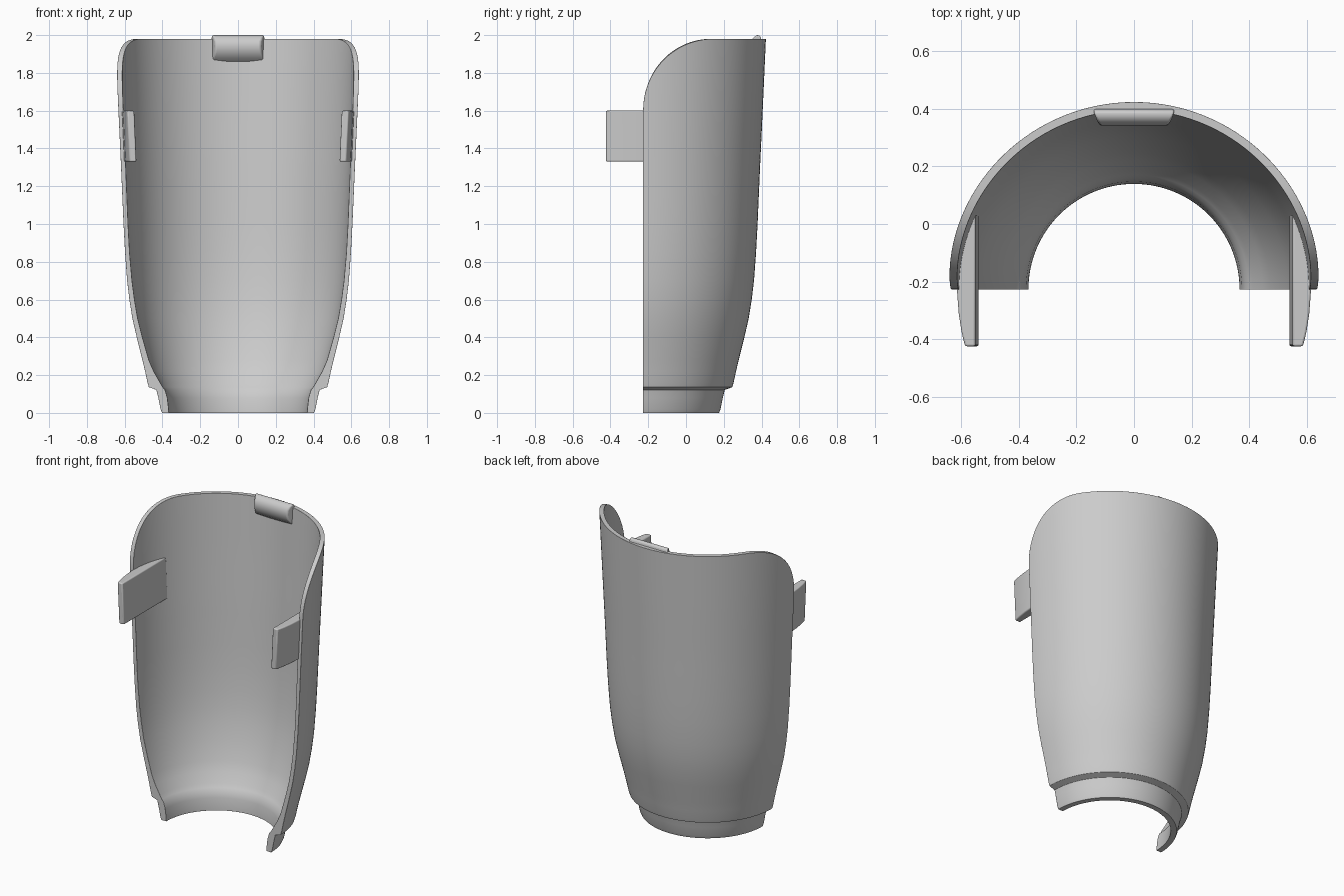
import bpy, bmesh, math

if "Cube" in bpy.data.objects:
    bpy.data.objects.remove(bpy.data.objects["Cube"])

grey = bpy.data.materials.new("light_grey_plastic")
grey.diffuse_color = (0.6, 0.6, 0.6, 1)
grey.use_nodes = True
grey.node_tree.nodes["Principled BSDF"].inputs["Base Color"].default_value = grey.diffuse_color

CY = -0.227          # centre line of the half-round shell, also its front cut
TOP = 1.98

# (height, outer radius, inner radius)
PROFILE = [(0, .402, .366), (.02, .41, .367), (.08, .422, .374), (.122, .432, .386),
           (.136, .472, .398), (.16, .479, .412), (.22, .492, .446), (.28, .506, .472),
           (.4, .536, .506), (.5, .559, .531), (.6, .575, .548), (.7, .587, .561),
           (.85, .598, .574), (1.0, .606, .582), (1.3, .619, .594), (1.6, .633, .607),
           (1.98, .65, .622)]


def radii(z):
    for (z0, a0, b0), (z1, a1, b1) in zip(PROFILE, PROFILE[1:]):
        if z <= z1:
            t = (z - z0) / (z1 - z0)
            return a0 + (a1 - a0) * t, b0 + (b1 - b0) * t
    return PROFILE[-1][1:]


def rim_height(y):
    """Rounded front corners of the top rim."""
    u = min(max((0.14 - y) / (0.14 - CY), 0), 1)
    return 1.6 + (TOP - 1.6) * math.sqrt(1 - u * u)


def finish(name, bm, bevel, segments):
    bmesh.ops.recalc_face_normals(bm, faces=bm.faces)
    me = bpy.data.meshes.new(name)
    bm.to_mesh(me)
    bm.free()
    me.materials.append(grey)
    ob = bpy.data.objects.new(name, me)
    bpy.context.collection.objects.link(ob)
    mod = ob.modifiers.new("soft_edges", 'BEVEL')
    mod.width, mod.segments = bevel, segments
    mod.limit_method, mod.angle_limit = 'ANGLE', math.radians(50)
    bpy.ops.object.select_all(action='DESELECT')
    ob.select_set(True)
    bpy.context.view_layer.objects.active = ob
    bpy.ops.object.shade_smooth_by_angle(angle=math.radians(45))
    return ob


def prism(name, rings, bevel, segments):
    """Solid between two matching outlines."""
    bm = bmesh.new()
    a, b = [[bm.verts.new(p) for p in ring] for ring in rings]
    n = len(a)
    bm.faces.new(a)
    bm.faces.new(b[::-1])
    for i in range(n):
        j = (i + 1) % n
        bm.faces.new((a[i], b[i], b[j], a[j]))
    return finish(name, bm, bevel, segments)


# Half-round shell: closed wall section swept around the back
heights = [p[0] for p in PROFILE if p[0] < 1.2] + [1.2 + .78 * k / 8 for k in range(9)]
N = 112
bm = bmesh.new()
sections = []
for i in range(N + 1):
    t = i / N
    ang = math.pi * (t - 0.93 * math.sin(2 * math.pi * t) / (2 * math.pi))
    c, s = math.cos(ang), math.sin(ang)
    crest = rim_height(CY + 0.64 * s)
    outer, inner = [], []
    for z in heights:
        if z > 1.2:
            z = 1.2 + (z - 1.2) * (crest - 1.2) / (TOP - 1.2)
        ro, ri = radii(z)
        outer.append(bm.verts.new((ro * c, CY + ro * s, z)))
        inner.append(bm.verts.new((ri * c, CY + ri * s, z)))
    sections.append((outer, inner))
M = len(heights)
for (o0, i0), (o1, i1) in zip(sections, sections[1:]):
    a, b = o0 + i0[::-1], o1 + i1[::-1]
    for k in range(2 * M):
        j = (k + 1) % (2 * M)
        bm.faces.new((a[k], a[j], b[j], b[k]))
for o, i in (sections[0], sections[-1]):
    for k in range(M - 1):
        bm.faces.new((o[k], o[k + 1], i[k + 1], i[k]))
finish("shell", bm, 0.008, 2)

# Side tabs reaching forward from the inner wall
TAB = [(.54, .035), (.54, -.424), (.576, -.424), (.588, -.375), (.598, -.31),
       (.604, -.23), (.598, -.1), (.557, .02)]
for side, label in ((1, "right"), (-1, "left")):
    rings = [[(side * (x + dx), y, z) for x, y in TAB]
             for z, dx in ((1.33, -.002), (1.6, .01))]
    prism(label + "_tab", rings, 0.007, 3)

# Catch on the inside of the rear rim
CATCH = [(.40, 1.975), (.392, 1.998), (.376, 2.0), (.358, 1.988), (.345, 1.968),
         (.341, 1.94), (.347, 1.91), (.365, 1.88), (.395, 1.855)]
rings = [[(side * (.118 + .022 * min(1, (y - .34) / .04)), y, z) for y, z in CATCH]
         for side in (-1, 1)]
prism("rim_catch", rings, 0.008, 3)
